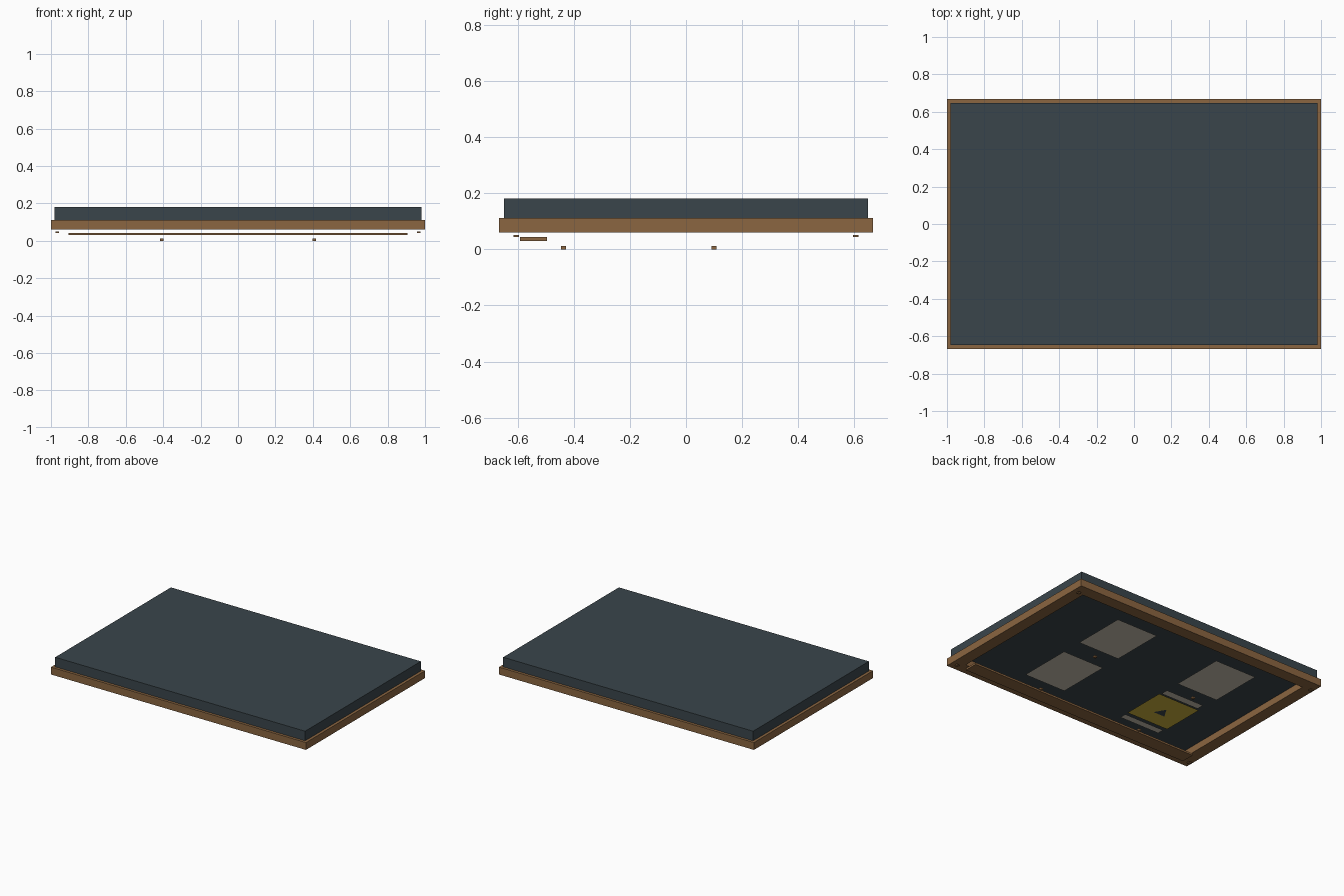
import bpy, bmesh

if "Cube" in bpy.data.objects:
    bpy.data.objects.remove(bpy.data.objects["Cube"])


def lin(c):
    c /= 255
    return c / 12.92 if c <= 0.04045 else ((c + 0.055) / 1.055) ** 2.4


def material(name, r, g, b):
    m = bpy.data.materials.new(name)
    m.diffuse_color = (lin(r), lin(g), lin(b), 1)
    m.use_nodes = True
    m.node_tree.nodes["Principled BSDF"].inputs["Base Color"].default_value = m.diffuse_color
    return m


SLATE = material("slate", 58, 69, 75)
WOOD = material("wood", 139, 102, 65)
PAPER = material("paper", 200, 192, 176)
YELLOW = material("yellow", 206, 178, 62)


def finish(name, bm, mat):
    me = bpy.data.meshes.new(name)
    bm.to_mesh(me)
    bm.free()
    me.materials.append(mat)
    ob = bpy.data.objects.new(name, me)
    bpy.context.collection.objects.link(ob)
    return ob


def box(name, x, y, z, mat):
    """Box from (min, max) pairs."""
    bm = bmesh.new()
    bmesh.ops.create_cube(bm, size=1)
    for v in bm.verts:
        for i, (lo, hi) in enumerate((x, y, z)):
            v.co[i] = hi if v.co[i] > 0 else lo
    return finish(name, bm, mat)


def sheet(name, pts, z, mat):
    """Flat sheet facing down, from counter-clockwise outline points."""
    bm = bmesh.new()
    bm.faces.new([bm.verts.new((x, y, z)) for x, y in reversed(pts)])
    return finish(name, bm, mat)


def rect(cx, cy, w, h):
    return [(cx + sx * w / 2, cy + sy * h / 2)
            for sx, sy in ((-1, -1), (1, -1), (1, 1), (-1, 1))]


# Backing panel
box("backing_panel", (-0.98, 0.98), (-0.648, 0.648), (0.108, 0.18), SLATE)

# Wooden frame: a rectangular ring extruded upwards
W, H, RIM = 1.0, 0.667, 0.085
bm = bmesh.new()
outer = [bm.verts.new((x, y, 0.06)) for x, y in rect(0, 0, 2 * W, 2 * H)]
inner = [bm.verts.new((x, y, 0.06))
         for x, y in rect(0, 0, 2 * (W - RIM), 2 * (H - RIM))]
for i in range(4):
    j = (i + 1) % 4
    bm.faces.new((outer[i], inner[i], inner[j], outer[j]))
ext = bmesh.ops.extrude_face_region(bm, geom=bm.faces[:])
for v in ext["geom"]:
    if isinstance(v, bmesh.types.BMVert):
        v.co.z = 0.112
bmesh.ops.recalc_face_normals(bm, faces=bm.faces[:])
finish("frame", bm, WOOD)

# Tray along the lower edge
box("tray", (-0.905, 0.905), (-0.592, -0.495), (0.03, 0.043), WOOD)

# Corner studs and small knobs under each sheet
for sx in (-1, 1):
    for sy in (-1, 1):
        x, y = sx * 0.967, sy * 0.605
        box("corner_stud", (x - 0.01, x + 0.01), (y - 0.01, y + 0.01),
            (0.043, 0.051), WOOD)
    for y in (0.1, -0.437):
        x = sx * 0.408
        box("knob", (x - 0.009, x + 0.009), (y - 0.009, y + 0.009),
            (0.0, 0.012), WOOD)

# Plain paper sheets
for x, y in ((0.41, 0.33), (-0.41, 0.33), (0.41, -0.205)):
    sheet("paper_sheet", rect(x, y, 0.325, 0.385), 0.034, PAPER)

# Notice: yellow panel between two paper strips, with a dark mark
sheet("notice_upper_strip", rect(-0.4, 0.003, 0.3, 0.055), 0.034, PAPER)
sheet("notice_lower_strip", rect(-0.4, -0.4, 0.315, 0.05), 0.034, PAPER)
sheet("notice_panel", rect(-0.405, -0.193, 0.33, 0.315), 0.034, YELLOW)
sheet("notice_mark", [(-0.45, -0.235), (-0.36, -0.235), (-0.405, -0.16)],
      0.032, SLATE)
